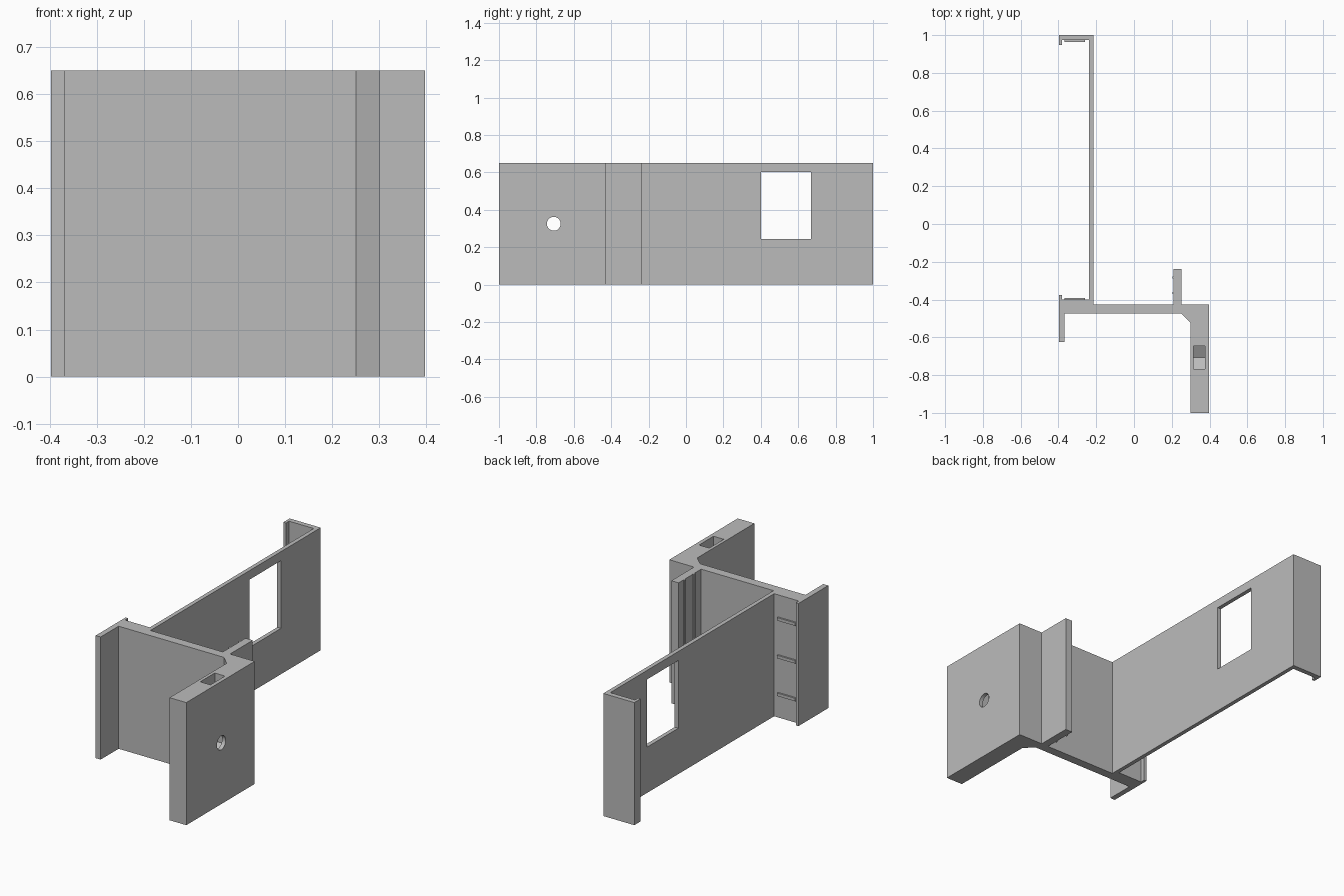
import bpy, bmesh, math

cube = bpy.data.objects.get("Cube")
if cube:
    bpy.data.objects.remove(cube, do_unlink=True)

HEIGHT = 0.65
MID = HEIGHT / 2

grey = bpy.data.materials.new("plain grey")
grey.use_nodes = True
colour = (0.5, 0.5, 0.5, 1)
grey.diffuse_color = colour
grey.node_tree.nodes["Principled BSDF"].inputs["Base Color"].default_value = colour


def prism(name, outline, vector):
    """Extrude a flat outline of 3D points along a vector."""
    bm = bmesh.new()
    face = bm.faces.new([bm.verts.new(p) for p in outline])
    moved = bmesh.ops.extrude_face_region(bm, geom=[face])["geom"]
    bmesh.ops.translate(bm, vec=vector,
                        verts=[v for v in moved if isinstance(v, bmesh.types.BMVert)])
    bmesh.ops.recalc_face_normals(bm, faces=bm.faces)
    mesh = bpy.data.meshes.new(name)
    bm.to_mesh(mesh)
    bm.free()
    mesh.materials.append(grey)
    obj = bpy.data.objects.new(name, mesh)
    bpy.context.collection.objects.link(obj)
    return obj


def box(name, x0, x1, y0, y1, z0, z1):
    return prism(name, [(x0, y0, z0), (x1, y0, z0), (x1, y1, z0), (x0, y1, z0)],
                 (0, 0, z1 - z0))


# Bracket body: one continuous section, clockwise from the front left flange
section = [
    (-0.397, -0.625), (-0.397, -0.375), (-0.382, -0.375), (-0.382, -0.4),
    (-0.237, -0.4), (-0.237, 0.973), (-0.382, 0.973), (-0.382, 0.947),
    (-0.397, 0.947), (-0.397, 1), (-0.215, 1), (-0.215, -0.427),
    (0.21, -0.427), (0.21, -0.237), (0.252, -0.237), (0.252, -0.427),
    (0.397, -0.427), (0.397, -1), (0.299, -1), (0.299, -0.522),
    (0.25, -0.475), (-0.368, -0.475), (-0.368, -0.625),
]
body = prism("bracket_body", [(x, y, 0) for x, y in section], (0, 0, HEIGHT))

# Cutters: window, bolt hole, nut slot with a pointed bottom
BOLT_Y = -0.707
window = box("window_cutter", -0.3, -0.1, 0.402, 0.667, 0.243, 0.602)
hole = prism("bolt_hole_cutter",
             [(0.25, BOLT_Y + 0.037 * math.cos(a), MID + 0.037 * math.sin(a))
              for a in (i * math.tau / 32 for i in range(32))], (0.2, 0, 0))
half = 0.061
side = half / math.sqrt(3)
slot = prism("nut_slot_cutter",
             [(0.316, BOLT_Y, MID - 2 * side), (0.316, BOLT_Y + half, MID - side),
              (0.316, BOLT_Y + half, 0.7), (0.316, BOLT_Y - half, 0.7),
              (0.316, BOLT_Y - half, MID - side)], (0.06, 0, 0))
for cutter in (window, hole, slot):
    cutter.hide_render = True
    cutter.hide_set(True)
    cutter.display_type = 'WIRE'
    mod = body.modifiers.new(cutter.name, 'BOOLEAN')
    mod.operation = 'DIFFERENCE'
    mod.solver = 'EXACT'
    mod.object = cutter

# Apply the cuts and drop the cutters
bpy.context.view_layer.update()
cut = bpy.data.meshes.new_from_object(
    body.evaluated_get(bpy.context.evaluated_depsgraph_get()))
body.modifiers.clear()
body.data = cut
for cutter in (window, hole, slot):
    bpy.data.objects.remove(cutter, do_unlink=True)

# Grip ribs facing each other inside the two ends of the long plate
for i, z in enumerate((0.125, MID, 0.525), 1):
    box(f"front_grip_rib_{i}", -0.367, -0.26, -0.402, -0.391, z - 0.008, z + 0.008)
    box(f"back_grip_rib_{i}", -0.367, -0.26, 0.964, 0.975, z - 0.008, z + 0.008)

# Upright ridges on the tab
for i, y in enumerate((-0.283, -0.365), 1):
    box(f"tab_ridge_{i}", 0.203, 0.212, y - 0.006, y + 0.006, 0, HEIGHT)
